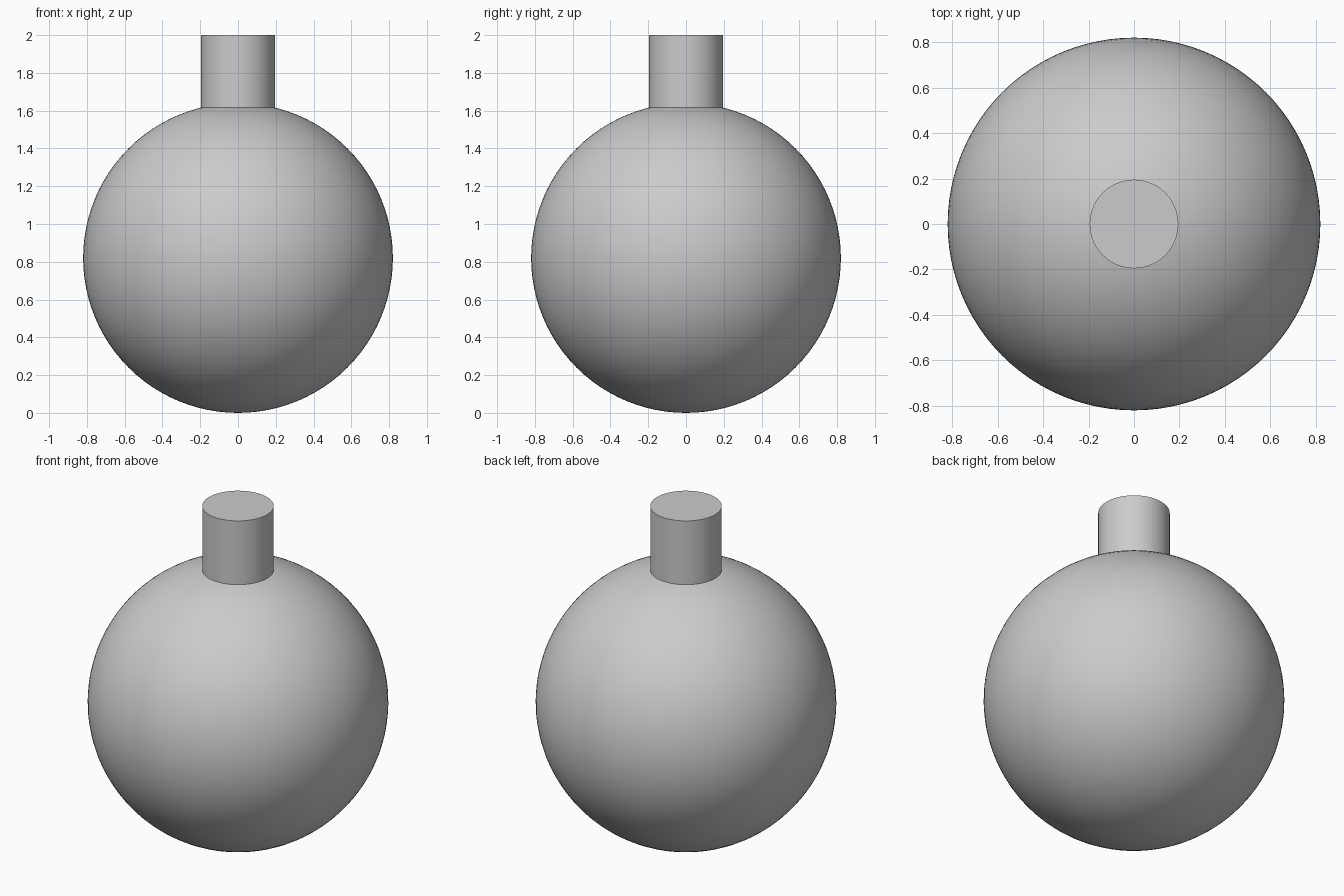
import bpy
import math

cube = bpy.data.objects.get("Cube")
if cube:
    bpy.data.objects.remove(cube, do_unlink=True)

RADIUS = 0.82
NECK_RADIUS = 0.195
TOP = 2.0

# Single grey colour
grey = bpy.data.materials.new("plain grey")
grey.use_nodes = True
colour = (0.6, 0.6, 0.6, 1)
grey.diffuse_color = colour
grey.node_tree.nodes["Principled BSDF"].inputs["Base Color"].default_value = colour


def finish(name):
    obj = bpy.context.object
    obj.name = name
    obj.data.materials.append(grey)
    bpy.ops.object.shade_smooth_by_angle(angle=math.radians(35))


# Round body resting on the ground
bpy.ops.mesh.primitive_uv_sphere_add(
    segments=96, ring_count=48, radius=RADIUS, location=(0, 0, RADIUS))
finish("round_body")

# Straight neck, sunk just below the body surface
seam = RADIUS + math.sqrt(RADIUS ** 2 - NECK_RADIUS ** 2)
base = seam - 0.02
bpy.ops.mesh.primitive_cylinder_add(
    vertices=64, radius=NECK_RADIUS, depth=TOP - base,
    location=(0, 0, (TOP + base) / 2))
finish("neck")
